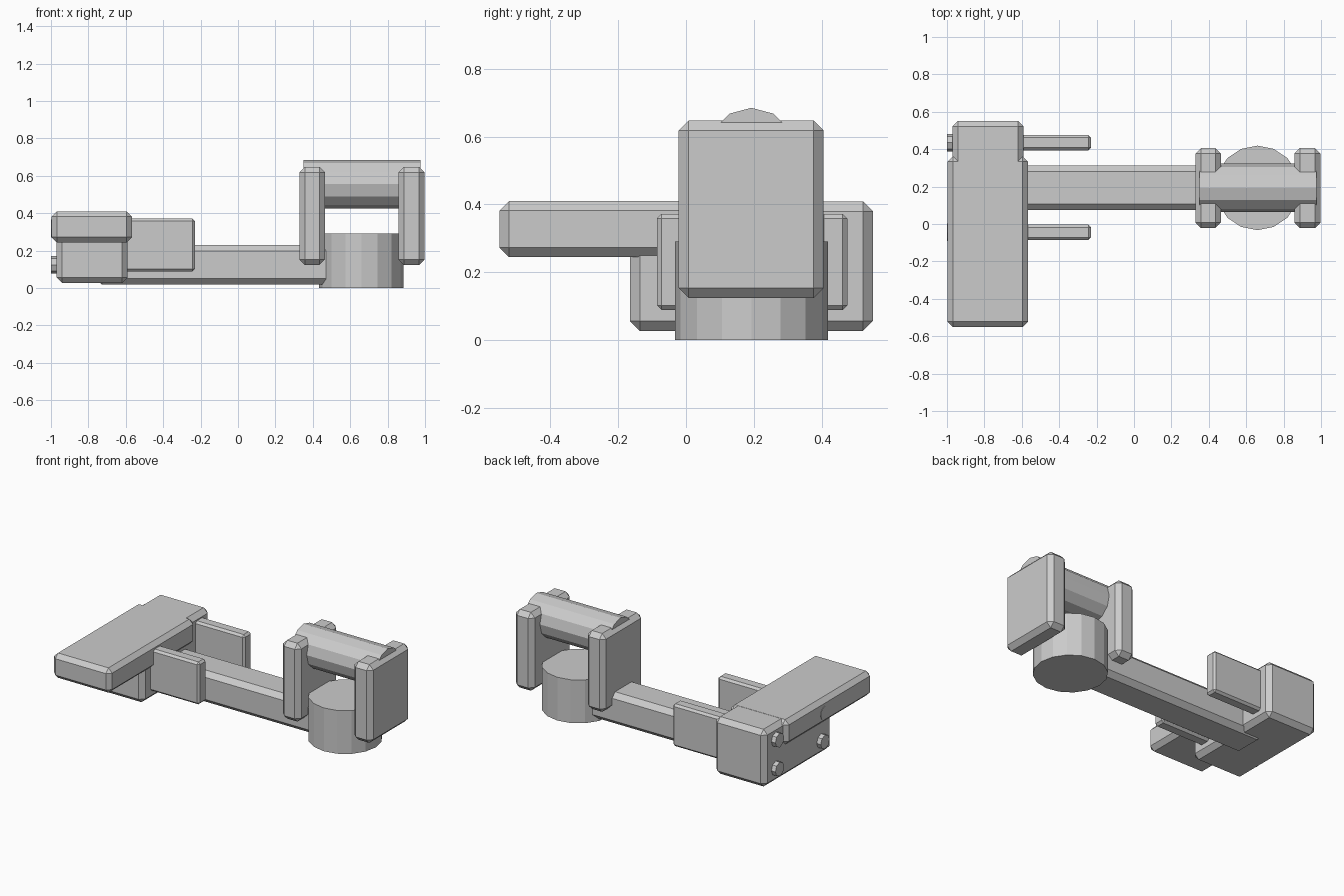
import bpy, bmesh, math
from mathutils import Matrix

if "Cube" in bpy.data.objects:
    bpy.data.objects.remove(bpy.data.objects["Cube"])

grey = bpy.data.materials.new("plain_grey")
grey.diffuse_color = (0.6, 0.6, 0.6, 1)
grey.use_nodes = True
grey.node_tree.nodes["Principled BSDF"].inputs["Base Color"].default_value = grey.diffuse_color
YC = 0.193  # centre line of the arm


def finish(name, bm):
    me = bpy.data.meshes.new(name)
    bm.to_mesh(me)
    bm.free()
    me.materials.append(grey)
    ob = bpy.data.objects.new(name, me)
    bpy.context.collection.objects.link(ob)
    return ob


def box(name, x, y, z, bevel):
    """Chamfered box from (min, max) ranges."""
    bm = bmesh.new()
    size = [r[1] - r[0] for r in (x, y, z)]
    mid = [(r[0] + r[1]) / 2 for r in (x, y, z)]
    bmesh.ops.create_cube(bm, size=1,
                          matrix=Matrix.Translation(mid) @ Matrix.Diagonal((*size, 1)))
    bmesh.ops.bevel(bm, geom=bm.edges[:], offset=bevel, segments=1,
                    affect='EDGES', profile=0.5)
    return finish(name, bm)


def cylinder(name, centre, radius, depth, sides, along_x=False):
    bm = bmesh.new()
    m = Matrix.Translation(centre)
    if along_x:
        m = m @ Matrix.Rotation(math.pi / 2, 4, 'Y')
    bmesh.ops.create_cone(bm, cap_ends=True, segments=sides, radius1=radius,
                          radius2=radius, depth=depth, matrix=m)
    return finish(name, bm)


# Pivot end: round base, two cheek plates and a cross roller
cylinder("round_base", (0.66, YC, 0.145), 0.226, 0.29, 16)
for side, x in (("inner", (0.328, 0.465)), ("outer", (0.857, 0.998))):
    box(side + "_cheek_plate", x, (-0.022, 0.406), (0.123, 0.648), 0.03)
cylinder("cross_roller", (0.6625, YC, 0.555), 0.13, 0.625, 12, True)

# Long beam
box("beam", (-0.76, 0.58), (0.076, 0.314), (0.018, 0.23), 0.032)

# Head: block, offset slab and two jaw plates
box("head_block", (-0.97, -0.59), (-0.166, 0.552), (0.026, 0.409), 0.03)
box("head_slab", (-0.997, -0.567), (-0.55, 0.362), (0.244, 0.41), 0.028)
for side, y in (("near", -0.045), ("far", 0.435)):
    box(side + "_jaw_plate", (-0.72, -0.23), (y - 0.041, y + 0.041), (0.088, 0.372), 0.014)
    # Bolt heads behind each jaw
    for level, z in (("lower", 0.124), ("upper", 0.318)):
        cylinder(f"{side}_{level}_bolt", (-0.95, y, z), 0.047, 0.10, 8, True)
